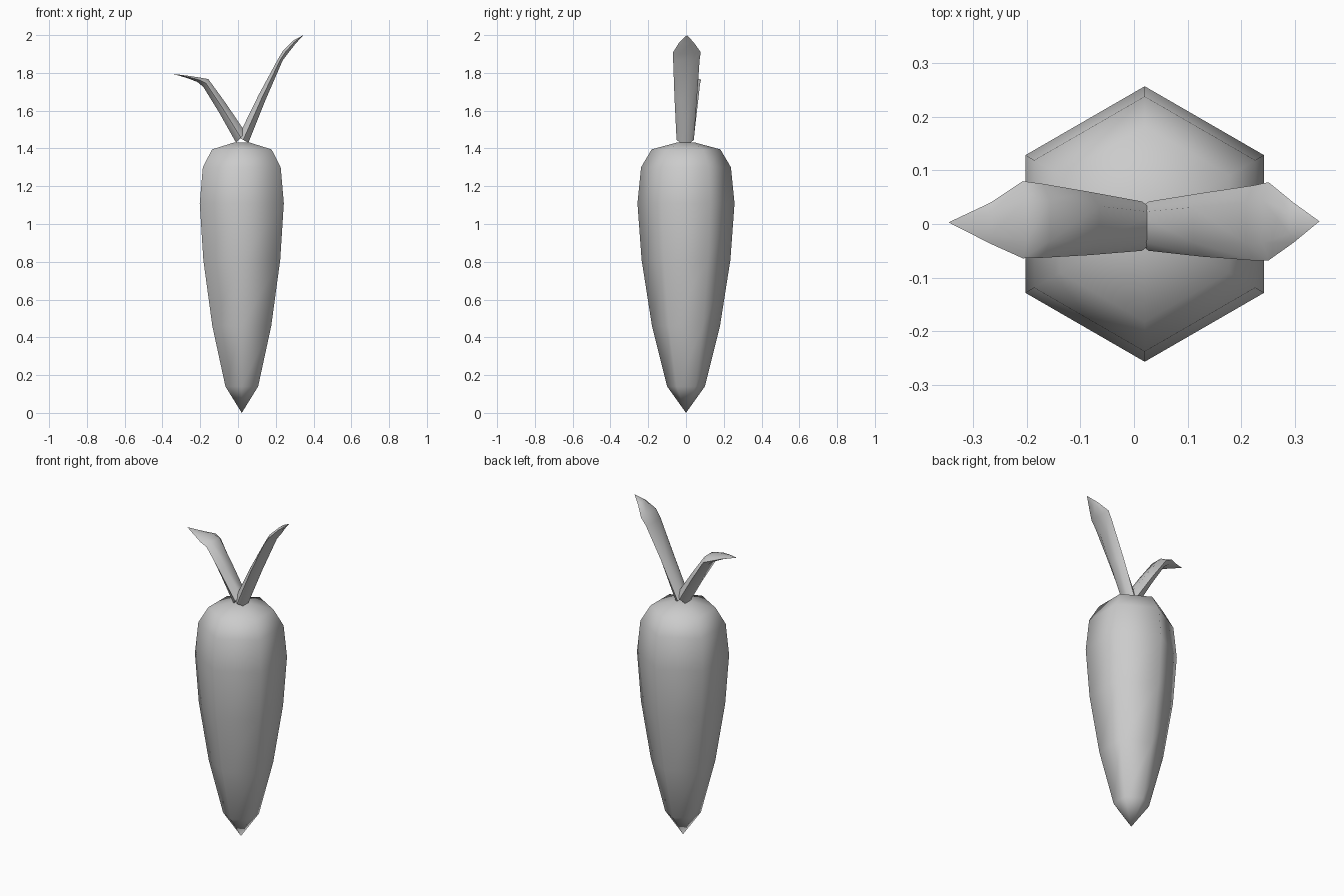
import bpy, bmesh, math

if "Cube" in bpy.data.objects:
    bpy.data.objects.remove(bpy.data.objects["Cube"])


def loft(name, rings, start=None, end=None, angle=60):
    """Skin closed rings of points; close the ends with a point or a cap."""
    bm = bmesh.new()
    loops = [[bm.verts.new(p) for p in ring] for ring in rings]
    n = len(loops[0])
    for a, b in zip(loops, loops[1:]):
        for i in range(n):
            j = (i + 1) % n
            bm.faces.new((a[i], a[j], b[j], b[i]))
    for loop, tip in ((loops[0], start), (loops[-1], end)):
        if tip:
            v = bm.verts.new(tip)
            for i in range(n):
                bm.faces.new((loop[i], loop[(i + 1) % n], v))
        else:
            bm.faces.new(loop)
    bmesh.ops.recalc_face_normals(bm, faces=bm.faces)
    mesh = bpy.data.meshes.new(name)
    bm.to_mesh(mesh)
    bm.free()
    ob = bpy.data.objects.new(name, mesh)
    bpy.context.collection.objects.link(ob)
    bpy.ops.object.select_all(action='DESELECT')
    ob.select_set(True)
    bpy.context.view_layer.objects.active = ob
    bpy.ops.object.shade_smooth_by_angle(angle=math.radians(angle))
    return ob


# Root: six-sided tapered body, corners facing front and back
CX = 0.02
profile = [(0.10, 0.14), (0.18, 0.46), (0.235, 0.81), (0.257, 1.11),
           (0.238, 1.30), (0.182, 1.395), (0.045, 1.432)]


def hexagon(r, z):
    return [(CX + r * math.cos(math.radians(30 + 60 * i)),
             r * math.sin(math.radians(30 + 60 * i)), z) for i in range(6)]


loft("carrot_root", [hexagon(r, z) for r, z in profile],
     start=(CX, 0, 0), end=(CX, 0, 1.43), angle=80)


# Leaves: flattened six-sided stalks widening to a pointed, bent tip
def leaf(name, stations, tip):
    rings = []
    for (ux, uz), (lx, lz), y0, y1 in stations:
        mx, mz = (ux + lx) / 2, (uz + lz) / 2
        c, h = (y0 + y1) / 2, (y1 - y0) / 2
        rings.append([(mx, y0, mz), (lx, c - h * .55, lz), (lx, c + h * .55, lz),
                      (mx, y1, mz), (ux, c + h * .55, uz), (ux, c - h * .55, uz)])
    loft(name, rings, end=tip)


leaf("right_leaf", [
    ((0.0, 1.46), (0.055, 1.43), -0.05, 0.042),
    ((0.11, 1.685), (0.145, 1.655), -0.061, 0.058),
    ((0.209, 1.868), (0.236, 1.865), -0.068, 0.072),
    ((0.24, 1.92), (0.262, 1.90), -0.068, 0.078),
    ((0.29, 1.97), (0.305, 1.955), -0.035, 0.04),
], tip=(0.346, 0.005, 2.0))

leaf("left_leaf", [
    ((0.04, 1.485), (-0.01, 1.43), -0.05, 0.042),
    ((-0.065, 1.64), (-0.10, 1.59), -0.058, 0.06),
    ((-0.157, 1.767), (-0.183, 1.725), -0.063, 0.075),
    ((-0.20, 1.775), (-0.215, 1.752), -0.064, 0.08),
    ((-0.265, 1.785), (-0.27, 1.773), -0.037, 0.04),
], tip=(-0.346, 0.003, 1.795))
